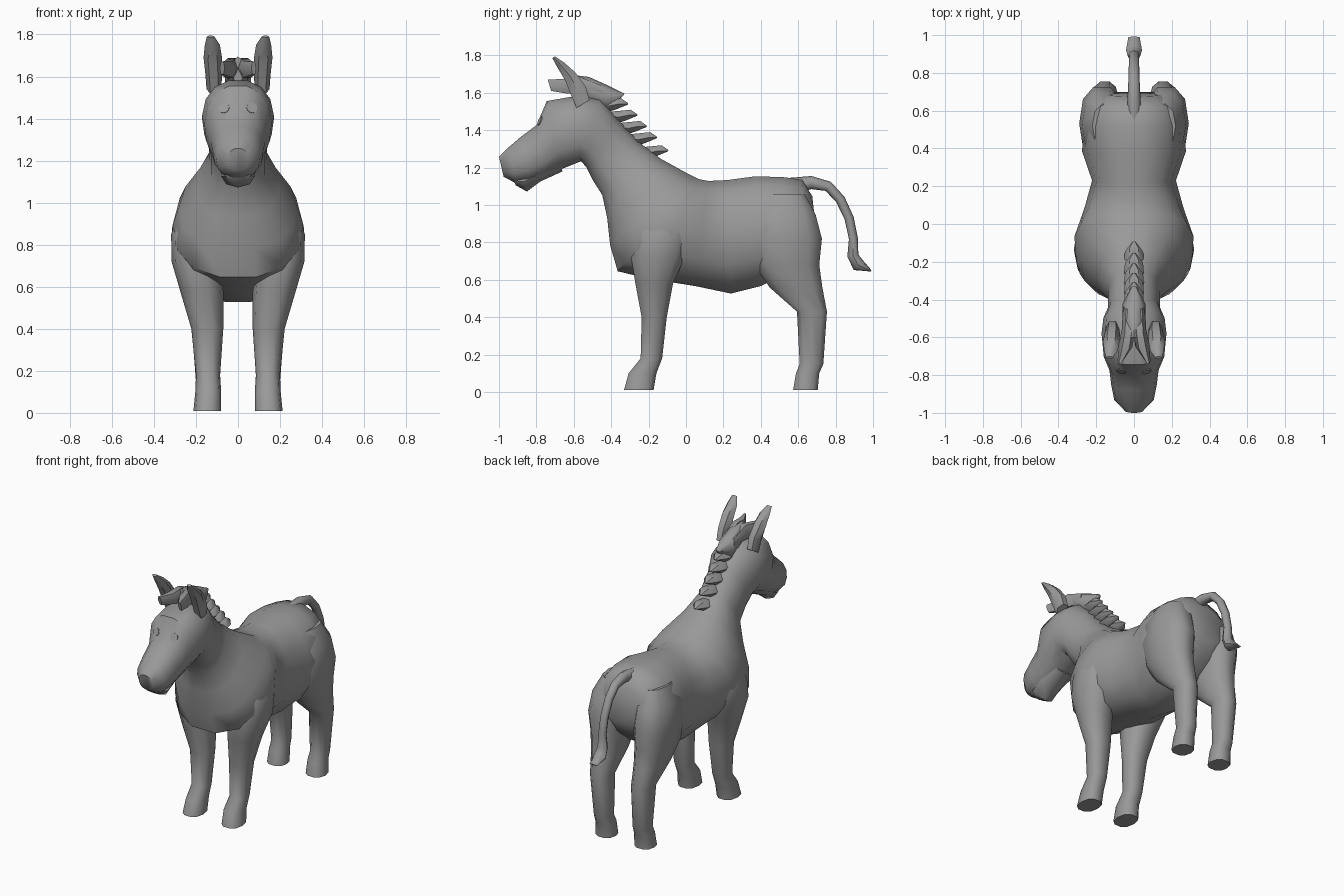
import bpy, bmesh, math
from mathutils import Vector

coat = bpy.data.materials.new("grey coat")
coat.diffuse_color = (0.32, 0.32, 0.32, 1)


def finish(bm, name, angle=50):
    """Turn a bmesh into a smooth shaded, coloured object."""
    bmesh.ops.recalc_face_normals(bm, faces=bm.faces)
    me = bpy.data.meshes.new(name)
    bm.to_mesh(me)
    bm.free()
    me.materials.append(coat)
    ob = bpy.data.objects.new(name, me)
    bpy.context.collection.objects.link(ob)
    bpy.ops.object.select_all(action='DESELECT')
    ob.select_set(True)
    bpy.context.view_layer.objects.active = ob
    bpy.ops.object.shade_smooth_by_angle(angle=math.radians(angle))
    return ob


def loft(name, rings, sides=12, power=1.0, egg=0.0, angle=50):
    """Skin rings given as (centre, half axis a, half axis b)."""
    bm = bmesh.new()
    loops = []
    for c, a, b in rings:
        loop = []
        for i in range(sides):
            t = 2 * math.pi * i / sides
            ca, sb = math.cos(t), math.sin(t)
            ca = math.copysign(abs(ca) ** power, ca)
            sb = math.copysign(abs(sb) ** power, sb)
            loop.append(bm.verts.new(Vector(c) + Vector(a) * ca * (1 - egg * sb) + Vector(b) * sb))
        loops.append(loop)
    for p, q in zip(loops, loops[1:]):
        for i in range(sides):
            j = (i + 1) % sides
            bm.faces.new((p[i], p[j], q[j], q[i]))
    bm.faces.new(loops[0])
    bm.faces.new(loops[-1])
    return finish(bm, name, angle)


def profile(rows):
    """Rows of top y,z, bottom y,z and half width to rings."""
    return [((0, (ty + by) / 2, (tz + bz) / 2), (w, 0, 0), (0, (ty - by) / 2, (tz - bz) / 2))
            for ty, tz, by, bz, w in rows]


def column(rows, side):
    """Rows of z, y front, y back, x inner, x outer to level rings."""
    return [((side * (xi + xo) / 2, (yf + yb) / 2, z), ((xo - xi) / 2, 0, 0), (0, (yb - yf) / 2, 0))
            for z, yf, yb, xi, xo in rows]


# Head, neck and trunk as one skin
body = loft("body", profile([
    (-1.00, 1.26, -0.975, 1.15, 0.05),
    (-0.95, 1.31, -0.91, 1.115, 0.105),
    (-0.88, 1.37, -0.83, 1.12, 0.12),
    (-0.80, 1.43, -0.75, 1.15, 0.13),
    (-0.745, 1.56, -0.66, 1.19, 0.16),
    (-0.60, 1.585, -0.56, 1.23, 0.172),
    (-0.46, 1.57, -0.535, 1.20, 0.162),
    (-0.38, 1.48, -0.50, 1.13, 0.137),
    (-0.25, 1.34, -0.45, 1.05, 0.137),
    (-0.13, 1.25, -0.425, 0.93, 0.20),
    (0.00, 1.18, -0.41, 0.78, 0.28),
    (0.05, 1.155, -0.37, 0.64, 0.31),
    (0.07, 1.145, -0.20, 0.60, 0.315),
    (0.12, 1.135, 0.05, 0.56, 0.262),
    (0.22, 1.14, 0.24, 0.52, 0.222),
    (0.37, 1.16, 0.40, 0.56, 0.275),
    (0.52, 1.155, 0.52, 0.62, 0.265),
    (0.62, 1.14, 0.64, 0.72, 0.225),
    (0.675, 1.05, 0.70, 0.82, 0.15)]), sides=14, power=0.88, egg=0.04)

# Lower jaw
loft("lower_jaw", profile([
    (-0.93, 1.15, -0.91, 1.105, 0.06),
    (-0.88, 1.18, -0.85, 1.072, 0.08),
    (-0.80, 1.20, -0.78, 1.125, 0.085),
    (-0.68, 1.24, -0.66, 1.18, 0.07)]), sides=8)

for side, label in ((1, "left"), (-1, "right")):
    # Legs, blending from shoulder or haunch down to the hoof
    loft(label + "_front_leg", column([
        (1.00, -0.22, 0.00, 0.12, 0.265),
        (0.85, -0.28, 0.02, 0.10, 0.318),
        (0.72, -0.30, 0.00, 0.08, 0.316),
        (0.58, -0.275, -0.065, 0.07, 0.275),
        (0.40, -0.24, -0.10, 0.07, 0.222),
        (0.18, -0.245, -0.125, 0.085, 0.20),
        (0.10, -0.31, -0.155, 0.08, 0.203),
        (0.01, -0.335, -0.17, 0.08, 0.212)], side), sides=10, power=0.85)
    loft(label + "_hind_leg", column([
        (1.06, 0.40, 0.64, 0.06, 0.22),
        (0.95, 0.35, 0.70, 0.05, 0.275),
        (0.82, 0.33, 0.735, 0.05, 0.29),
        (0.68, 0.36, 0.72, 0.055, 0.275),
        (0.56, 0.44, 0.735, 0.07, 0.25),
        (0.43, 0.59, 0.757, 0.085, 0.222),
        (0.15, 0.605, 0.737, 0.09, 0.20),
        (0.10, 0.585, 0.715, 0.085, 0.203),
        (0.01, 0.57, 0.707, 0.08, 0.21)], side), sides=10, power=0.85)

    # Ears curving up and forward
    loft(label + "_ear", [((side * x, y, z), (w, 0, 0), (0, d, d * 0.6)) for x, y, z, w, d in (
        (0.115, -0.55, 1.54, 0.035, 0.04),
        (0.115, -0.575, 1.61, 0.040, 0.045),
        (0.12, -0.62, 1.69, 0.044, 0.034),
        (0.122, -0.67, 1.75, 0.036, 0.022),
        (0.13, -0.708, 1.79, 0.018, 0.008))], sides=6)

    # Forked forelock lying over the brow
    loft(label + "_forelock", [((side * x, y, z), (w, 0, 0), (0, -h * 0.3, h)) for x, y, z, w, h in (
        (0.028, -0.44, 1.60, 0.03, 0.045),
        (0.03, -0.56, 1.64, 0.035, 0.055),
        (0.045, -0.65, 1.635, 0.038, 0.045),
        (0.075, -0.73, 1.64, 0.012, 0.035))], sides=6)

    # Eyes as thin discs resting on the face
    hit, spot, normal, _ = body.ray_cast((side * 0.066, -2, 1.45), (0, 1, 0))
    u = normal.cross(Vector((0, 0, 1))).normalized() * 0.026
    v = normal.cross(u)
    loft(label + "_eye", [(spot - normal * 0.004, u, v), (spot + normal * 0.004, u, v)])

# Crest tuft between the ears, pointing back
loft("crest", profile([
    (-0.60, 1.695, -0.60, 1.57, 0.03),
    (-0.52, 1.685, -0.50, 1.54, 0.06),
    (-0.43, 1.645, -0.42, 1.50, 0.062),
    (-0.33, 1.595, -0.335, 1.585, 0.012)]), sides=8)

# Row of pointed mane tufts down the neck
for n, (y, z) in enumerate(((-0.31, 1.54), (-0.26, 1.48), (-0.21, 1.42), (-0.155, 1.36), (-0.095, 1.29))):
    loft("mane_tuft_%d" % (n + 1), [((0, y + dy, z + dz), (w, 0, 0), (0, h * 0.5, h)) for dy, dz, w, h in (
        (-0.17, 0.00, 0.03, 0.02),
        (-0.10, -0.01, 0.052, 0.04),
        (-0.05, 0.00, 0.048, 0.034),
        (0.00, 0.00, 0.010, 0.004))], sides=6)

# Tail with a tuft at the end
path = [(0.55, 1.10, 0.04, 0.045), (0.67, 1.12, 0.034, 0.035), (0.76, 1.10, 0.03, 0.028),
        (0.825, 1.03, 0.028, 0.026), (0.872, 0.93, 0.027, 0.025), (0.895, 0.82, 0.027, 0.024),
        (0.892, 0.73, 0.034, 0.03), (0.92, 0.68, 0.042, 0.036), (0.99, 0.648, 0.03, 0.004)]
rings = []
for i, (y, z, w, h) in enumerate(path):
    p, q = path[max(i - 1, 0)], path[min(i + 1, len(path) - 1)]
    d = Vector((0, q[0] - p[0], q[1] - p[1])).normalized()
    rings.append(((0, y, z), (w, 0, 0), (0, -d.z * h, d.y * h)))
loft("tail", rings, sides=8)
